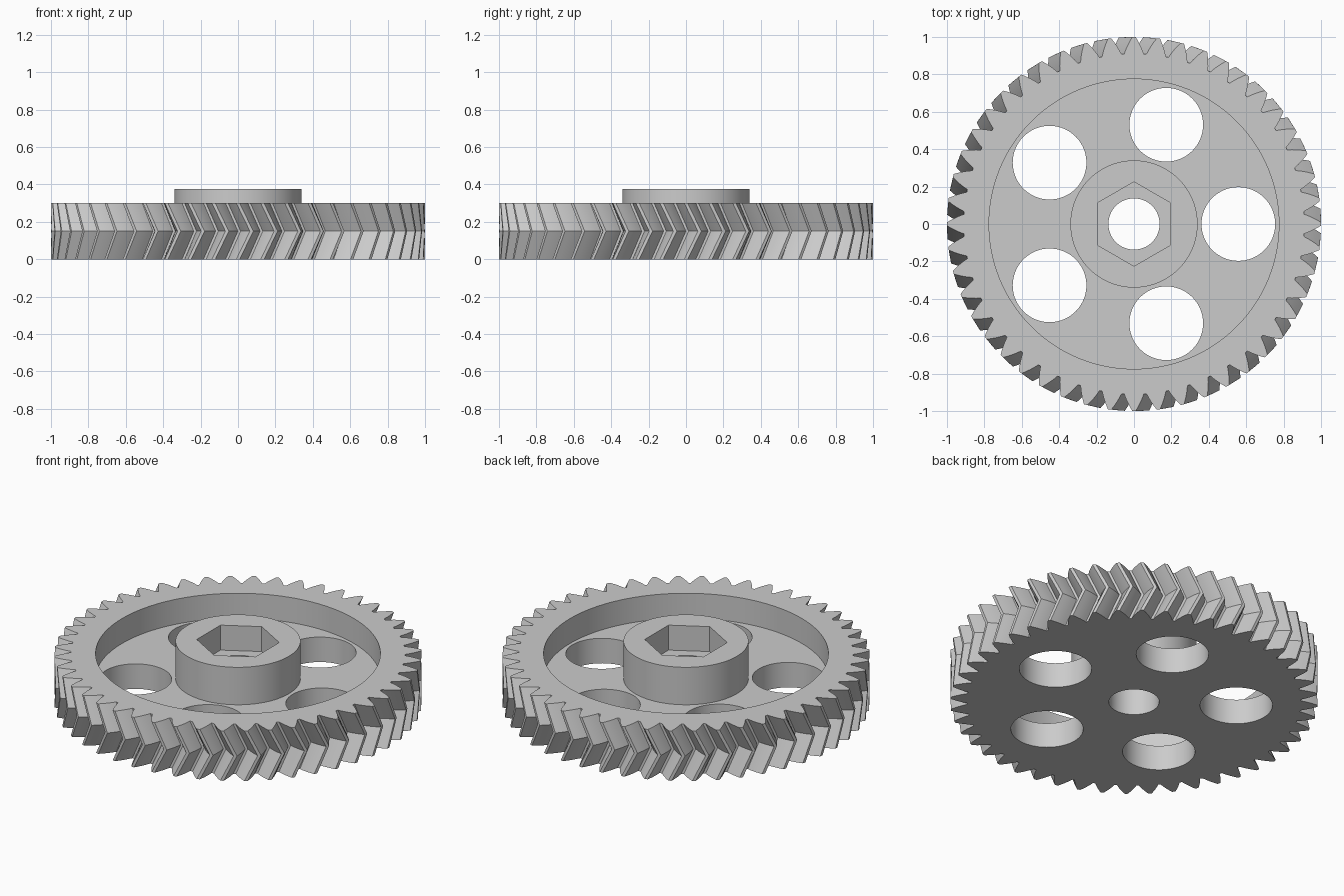
import bpy
import bmesh
from math import acos, cos, sin, tan, pi, radians, sqrt

if "Cube" in bpy.data.objects:
    bpy.data.objects.remove(bpy.data.objects["Cube"], do_unlink=True)

TEETH = 48
TIP, ROOT = 1.0, 0.91
PITCH = 0.96
PRESSURE = radians(28)
HEIGHT, WEB, HUB_TOP = 0.3, 0.15, 0.375
TWIST = radians(4.17)

# Plain grey material
grey = bpy.data.materials.new("plain grey")
grey.use_nodes = True
grey.diffuse_color = (0.6, 0.6, 0.6, 1)
grey.node_tree.nodes["Principled BSDF"].inputs["Base Color"].default_value = grey.diffuse_color


def loft(name, sections):
    """Skin a closed solid through stacked rings of equal length."""
    bm = bmesh.new()
    rings = [[bm.verts.new(p) for p in ring] for ring in sections]
    for low, high in zip(rings, rings[1:]):
        for i in range(len(low)):
            j = (i + 1) % len(low)
            bm.faces.new((low[i], low[j], high[j], high[i]))
    bm.faces.new(rings[0][::-1])
    bm.faces.new(rings[-1])
    mesh = bpy.data.meshes.new(name)
    bm.to_mesh(mesh)
    bm.free()
    mesh.materials.append(grey)
    obj = bpy.data.objects.new(name, mesh)
    bpy.context.collection.objects.link(obj)
    return obj


def prism(name, radius, z0, z1, sides=96, x=0, y=0, phase=pi / 2):
    angles = [phase + 2 * pi * i / sides for i in range(sides)]
    return loft(name, [[(x + radius * cos(a), y + radius * sin(a), z) for a in angles]
                       for z in (z0, z1)])


def combine(target, other, operation):
    """Apply one boolean and discard the helper solid."""
    mod = target.modifiers.new(operation.lower(), "BOOLEAN")
    mod.operation = operation
    mod.solver = "EXACT"
    mod.object = other
    bpy.context.view_layer.objects.active = target
    bpy.ops.object.modifier_apply(modifier=mod.name)
    bpy.data.objects.remove(other, do_unlink=True)


def half_angle(r):
    """Half the angular tooth thickness of an involute flank at radius r."""
    roll = acos(PITCH * cos(PRESSURE) / r)
    return pi / (2 * TEETH) + (tan(PRESSURE) - PRESSURE) - (tan(roll) - roll)


# Involute tooth outline, mirrored about each tooth's centre line
STEPS = 4
radii = [ROOT + (TIP - ROOT) * i / STEPS for i in range(STEPS + 1)]
flank = [(r, -half_angle(r)) for r in radii]
tooth = flank + [(r, -a) for r, a in reversed(flank)]


def tooth_ring(z, turn):
    return [(r * cos(a + turn + k * 2 * pi / TEETH), r * sin(a + turn + k * 2 * pi / TEETH), z)
            for k in range(TEETH) for r, a in tooth]


# Herringbone toothed body
gear = loft("herringbone_gear", [tooth_ring(0, 0), tooth_ring(HEIGHT / 2, TWIST),
                                 tooth_ring(HEIGHT, 0)])

# Recessed web inside the rim, with the raised hub
combine(gear, prism("recess_cutter", 0.775, WEB, 0.6, 128), "DIFFERENCE")
combine(gear, prism("hub", 0.34, 0.08, HUB_TOP), "UNION")

# Five lightening holes
for k in range(5):
    a = 2 * pi * k / 5
    combine(gear, prism("hole_cutter", 0.197, -0.2, 0.6, 64, 0.558 * cos(a), 0.558 * sin(a)),
            "DIFFERENCE")

# Hexagonal nut pocket and shaft bore
combine(gear, prism("hex_cutter", 0.39 / sqrt(3), 0.225, 0.6, 6), "DIFFERENCE")
combine(gear, prism("bore_cutter", 0.137, -0.2, 0.6, 64), "DIFFERENCE")

# Smooth round walls, sharp edges kept
bpy.ops.object.select_all(action="DESELECT")
gear.select_set(True)
bpy.context.view_layer.objects.active = gear
bpy.ops.object.shade_smooth_by_angle(angle=radians(25))
